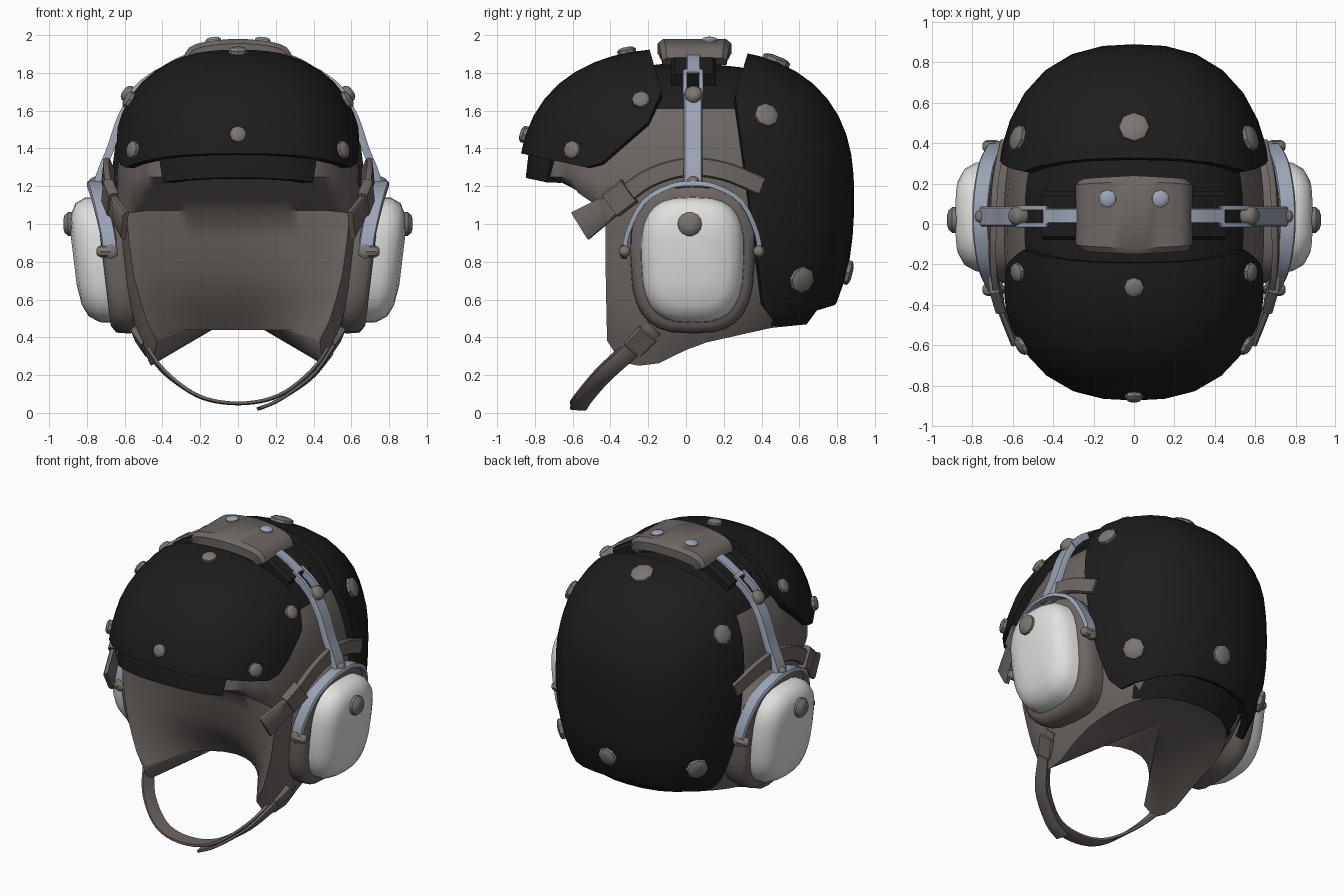
import bpy, bmesh, math
from mathutils import Vector, Matrix

if "Cube" in bpy.data.objects:
    bpy.data.objects.remove(bpy.data.objects["Cube"])


def mat(name, r, g, b):
    m = bpy.data.materials.new(name)
    m.diffuse_color = (r, g, b, 1)
    m.use_nodes = True
    m.node_tree.nodes["Principled BSDF"].inputs["Base Color"].default_value = m.diffuse_color
    return m


CLOTH = mat("grey cloth", .155, .135, .125)
BLACK = mat("black shell", .012, .012, .012)
METAL = mat("blue grey metal", .33, .37, .46)
WHITE = mat("white cup", .75, .75, .74)
STUD = mat("grey stud", .2, .18, .165)


def make(name, bm, *mats, angle=40):
    bmesh.ops.recalc_face_normals(bm, faces=bm.faces)
    me = bpy.data.meshes.new(name)
    bm.to_mesh(me)
    bm.free()
    for m in mats:
        me.materials.append(m)
    me.polygons.foreach_set("use_smooth", [True] * len(me.polygons))
    me.set_sharp_from_angle(angle=math.radians(angle))
    ob = bpy.data.objects.new(name, me)
    bpy.context.collection.objects.link(ob)
    return ob


def interp(t, table):
    for (a, va), (b, vb) in zip(table, table[1:]):
        if t <= b:
            return va + (vb - va) * max(0, (t - a) / (b - a))
    return table[-1][1]


def spow(v, e):
    return math.copysign(abs(v) ** e, v)


def loft(bm, rings, cap_ends=True):
    vs = [[bm.verts.new(p) for p in r] for r in rings]
    n = len(vs[0])
    for a, b in zip(vs, vs[1:]):
        for i in range(n):
            bm.faces.new((a[i], a[(i + 1) % n], b[(i + 1) % n], b[i]))
    if cap_ends:
        bm.faces.new(vs[0])
        bm.faces.new(vs[-1])
    return vs


def catmull(pts, k=5):
    P = [Vector(p) for p in pts]
    P = [2 * P[0] - P[1]] + P + [2 * P[-1] - P[-2]]
    out = []
    for a, b, c, d in zip(P, P[1:], P[2:], P[3:]):
        for j in range(k):
            t = j / k
            out.append(.5 * (2 * b + (c - a) * t + (2 * a - 5 * b + 4 * c - d) * t * t
                             + (3 * b - a - 3 * c + d) * t ** 3))
    return out + [P[-2]]


def band(name, pts, normal, width, thick, m, s=1, k=5):
    """Flat strap along a path; normal(p) points away from the head."""
    path = catmull(pts, k)
    rings = []
    for i, p in enumerate(path):
        T = (path[min(i + 1, len(path) - 1)] - path[max(i - 1, 0)]).normalized()
        W = T.cross(Vector(normal(p))).normalized()
        N = W.cross(T).normalized() * thick / 2
        w = width(i / (len(path) - 1)) if callable(width) else width
        W *= w / 2
        ring = [p + W + N * .4, p + W * .85 + N, p - W * .85 + N, p - W + N * .4,
                p - W - N, p + W - N]
        rings.append([(s * q.x, q.y, q.z) for q in ring])
    bm = bmesh.new()
    loft(bm, rings)
    return make(name, bm, m)


def disc(name, pos, normal, r, h, m, seg=10):
    """Stud or knob standing on pos along the normal."""
    normal = Vector(normal).normalized()
    bm = bmesh.new()
    rot = normal.to_track_quat('Z', 'Y').to_matrix().to_4x4()
    M = Matrix.Translation(pos) @ rot
    prof = ((-h * .5, r), (h * .5, r), (h * .85, r * .75), (h, r * .4))
    loft(bm, [[M @ Vector((q * math.cos(a * math.tau / seg), q * math.sin(a * math.tau / seg), z))
               for a in range(seg)] for z, q in prof])
    return make(name, bm, m)


# Rounded skull shape shared by shells and studs
C, POW = Vector((0, 0, 1.15)), 2.5


def skull(d, ax):
    c = ax[2] if d.z > 0 else ax[3]
    f = abs(d.x / ax[0]) ** POW + abs(d.y / ax[1]) ** POW + abs(d.z / c) ** POW
    p = d * f ** (-1 / POW)
    n = Vector((spow(p.x / ax[0], 1.5) / ax[0], spow(p.y / ax[1], 1.5) / ax[1],
                spow(p.z / c, 1.5) / c))
    return p + C, n.normalized()


def shell(name, ax, cut, inside, thick, xmax=None):
    """Skull surface trimmed by a convex side outline, then thickened inward."""
    bm = bmesh.new()
    bmesh.ops.create_uvsphere(bm, u_segments=36, v_segments=26, radius=1)
    for v in bm.verts:
        v.co = skull(v.co.copy(), ax)[0]
    planes = []
    for (y0, z0), (y1, z1) in zip(cut, cut[1:]):
        n, co = Vector((0, z0 - z1, y1 - y0)), Vector((0, y0, z0))
        if n.dot(Vector((0, *inside)) - co) > 0:
            n = -n
        planes.append((co, n))
    if xmax:
        planes += [(Vector((s * xmax, 0, 1.3)), Vector((s, 0, -.15))) for s in (1, -1)]
    for co, n in planes:
        bmesh.ops.bisect_plane(bm, geom=bm.verts[:] + bm.edges[:] + bm.faces[:],
                               plane_co=co, plane_no=n, clear_outer=True)
    ret = bmesh.ops.extrude_face_region(bm, geom=bm.faces[:], use_keep_orig=True)
    for v in [g for g in ret["geom"] if isinstance(g, bmesh.types.BMVert)]:
        v.co -= skull(v.co - C, ax)[1] * thick
    make(name, bm, BLACK)


OUT = (.69, .89, .78, 1.0)
shell("front_shell", OUT, [(-.2, 1.95), (-.13, 1.7), (-.2, 1.54), (-.45, 1.32), (-.53, 1.3),
                           (-.95, 1.39)], (-.6, 1.6), .05)
shell("back_shell", OUT, [(.34, 1.95), (.26, 1.68), (.31, 1.31), (.41, .56), (.46, .49),
                          (.62, .52), (.95, .62)], (.7, 1.1), .05)
shell("brow_pad", (.66, .85, .74, .95), [(-.5, 1.17), (-.9, 1.255), (-.9, 1.45), (-.5, 1.45)],
      (-.7, 1.3), .1, .41)
shell("nape_pad", (.62, .82, .74, .93), [(.45, .9), (.45, .45), (.95, .5), (.95, .9)],
      (.7, .7), .05)

# Cloth liner: dome rings above, tapered rings with cheek flaps and hollow face below
N = 56
SIDE = [(-.43, .38), (-.35, .27), (-.2, .24), (-.1, .28), (.05, .36), (.45, .45), (.8, .5)]


def oval(a, b, n=N, e=2 / POW):
    return [(a * spow(math.cos(i * math.tau / n), e), b * spow(math.sin(i * math.tau / n), e))
            for i in range(n)]


rings = []
for z in (1.848, 1.83, 1.79, 1.74, 1.68, 1.61, 1.5, 1.38):
    f = (1 - ((z - 1.15) / .7) ** POW) ** (1 / POW)
    rings.append([(x, y, z) for x, y in oval(.645 * f, .83 * f)])
for t in (0, .1, .22, .4, .6, .75, .88, 1):
    w = interp(t, [(0, .645), (.3, .64), (.6, .6), (.85, .54), (1, .47)])
    back = interp(t, [(0, .83), (.3, .83), (.6, .79), (.85, .72), (1, .63)])
    yf = interp(t, [(0, -.72), (.1, -.57), (.22, -.43), (1, -.42)])
    dep = interp(t, [(0, 0), (.22, .1), (.7, .2), (1, .4)])
    xe = w * (1 - (abs(yf) / .83) ** POW) ** (1 / POW)
    ring = []
    for x, y in oval(w, 1):
        y *= back if y > 0 else .83
        zb = interp(y, SIDE)
        if y < yf:
            u = min(1, abs(x) / xe)
            zb = .38 + .06 * min(1, (1 - u) * 5)
            y = yf + dep * (1 - u * u)
        ring.append((x, y, 1.25 - t * (1.25 - zb)))
    rings.append(ring)
bm = bmesh.new()
vs = loft(bm, rings, False)
for ring, tip in ((vs[0], (0, 0, 1.852)), (vs[-1], (0, .25, .52))):
    c = bm.verts.new(tip)
    for i in range(N):
        bm.faces.new((ring[i], ring[(i + 1) % N], c))
for f in bm.faces:
    f.material_index = int(f.calc_center_median().z > 1.61)
make("cloth_liner", bm, CLOTH, BLACK, angle=50)

# Studs on the shells
for x, y, z, r in ((0, -.87, 1.48, .045), (0, -.31, 1.9, .05), (.57, -.62, 1.4, .048),
                   (.6, -.25, 1.68, .048), (0, .47, 1.85, .075), (.58, .43, 1.58, .065),
                   (0, .86, .74, .065), (.52, .62, .7, .07)):
    for s in ((1, -1) if x else (1,)):
        p, n = skull(Vector((s * x, y, z)) - C, OUT)
        disc("shell_stud", p, n, r, .03, STUD, 8)

# Headband over the crown with its cover
up = lambda p: (p.x * .8, 0, 1)
band("crown_band", [(-.44, .04, 1.76), (-.25, .04, 1.86), (0, .04, 1.9), (.25, .04, 1.86),
                    (.44, .04, 1.76)], up, .24, .07, BLACK)
band("crown_cover", [(-.255, .045, 1.86), (-.21, .045, 1.915), (0, .045, 1.94),
                     (.21, .045, 1.915), (.255, .045, 1.86)], up,
     lambda t: .39 - .05 * abs(2 * t - 1), .08, CLOTH, k=4)

for s in (1, -1):
    side = lambda p: (1, 0, .1)
    disc("cover_rivet", (s * .13, .125, 1.965), (s * .1, 0, 1), .043, .025, METAL)
    # Slider: plate, forked rails, pin and hanging bar
    slope = lambda p: (.8, 0, .8)
    band("slider_plate", [(.24, .04, 1.9), (.33, .04, 1.865), (.42, .04, 1.81)], up,
         .075, .02, METAL, s)
    for y in (-.005, .08):
        band("slider_rail", [(.42, y, 1.8), (.5, y, 1.745), (.57, y, 1.67)], slope,
             .025, .045, METAL, s, 2)
    band("slider_end", [(.415, .0375, 1.8), (.44, .0375, 1.785)], slope, .1, .045, METAL, s, 1)
    band("hanger_bar", [(.55, .0375, 1.69), (.62, .0375, 1.56), (.675, .0375, 1.4),
                        (.72, .0375, 1.29), (.75, .0375, 1.2)], side, .1, .04, METAL, s)
    disc("slider_pin", (s * .57, .04, 1.68), (s * .8, 0, .6), .048, .045, STUD)

    # Ear cup: cloth cushion, white cover, knob
    for name, prof, m in (
            ("ear_cushion", ((.48, .3, .36), (.62, .33, .39), (.69, .325, .385),
                             (.715, .29, .35)), CLOTH),
            ("ear_cup", ((.66, .275, .335), (.77, .27, .33), (.825, .24, .3), (.855, .19, .24),
                         (.87, .1, .13)), WHITE)):
        bm = bmesh.new()
        loft(bm, [[(s * (x + .12 * z), .035 + y * (1 + .1 * z), .81 + z)
                   for y, z in oval(hy, hz, 28, .68)] for x, hy, hz in prof])
        make(name, bm, m, angle=50)
    disc("cup_knob", (s * .875, .02, 1.0), (s, 0, 0), .064, .05, STUD, 14)

    # Yoke arching over the cup, with end bolts
    band("cup_yoke", [(.675, -.325, .83), (.69, -.31, .95), (.73, -.22, 1.12),
                      (.755, -.08, 1.2), (.76, .035, 1.215), (.755, .15, 1.2),
                      (.73, .29, 1.12), (.69, .375, .95), (.675, .39, .83)],
         lambda p: (0, p.y - .035, p.z - .82), .08, .025, METAL, s, 3)
    for y in (-.325, .385):
        disc("yoke_bolt", (s * .7, y, .855), (s, 0, 0), .032, .05, STUD, 8)
        disc("yoke_pivot", (s * .675, y, .855), (0, -1 if y < 0 else 1, 0), .04, .025, STUD, 8)
    disc("yoke_top_bolt", (s * .755, .0375, 1.22), (s * .4, 0, 1), .032, .03, STUD, 8)

    # Strap over the ear with a loose end and keeper
    band("ear_strap", [(.6, -.56, .99), (.67, -.38, 1.11), (.7, -.2, 1.24), (.7, 0, 1.3),
                       (.69, .2, 1.28), (.65, .4, 1.2)], side,
         lambda t: .17 - .25 * t if t < .28 else .1, .03, CLOTH, s)
    band("ear_strap_keeper", [(.665, -.4, 1.1), (.695, -.3, 1.175)], side, .15, .05, CLOTH, s, 2)

    # Chin strap keeper
    band("chin_strap_keeper", [(.535, -.2, .42), (.48, -.28, .34)], lambda p: (1, 0, -.4),
         .12, .05, CLOTH, s, 2)

# Chin strap and its overlapping tail
out = lambda p: (p.x, 0, p.z - .5)
half = [(.54, -.17, .45), (.47, -.31, .32), (.37, -.44, .2), (.2, -.54, .085)]
band("chin_strap", half + [(0, -.565, .05)] + [(-x, y, z) for x, y, z in half[::-1]],
     out, .1, .02, CLOTH)
band("chin_strap_tail", [(.5, -.29, .33), (.39, -.44, .19), (.22, -.54, .07), (.11, -.57, .022)],
     out, .09, .018, CLOTH)
